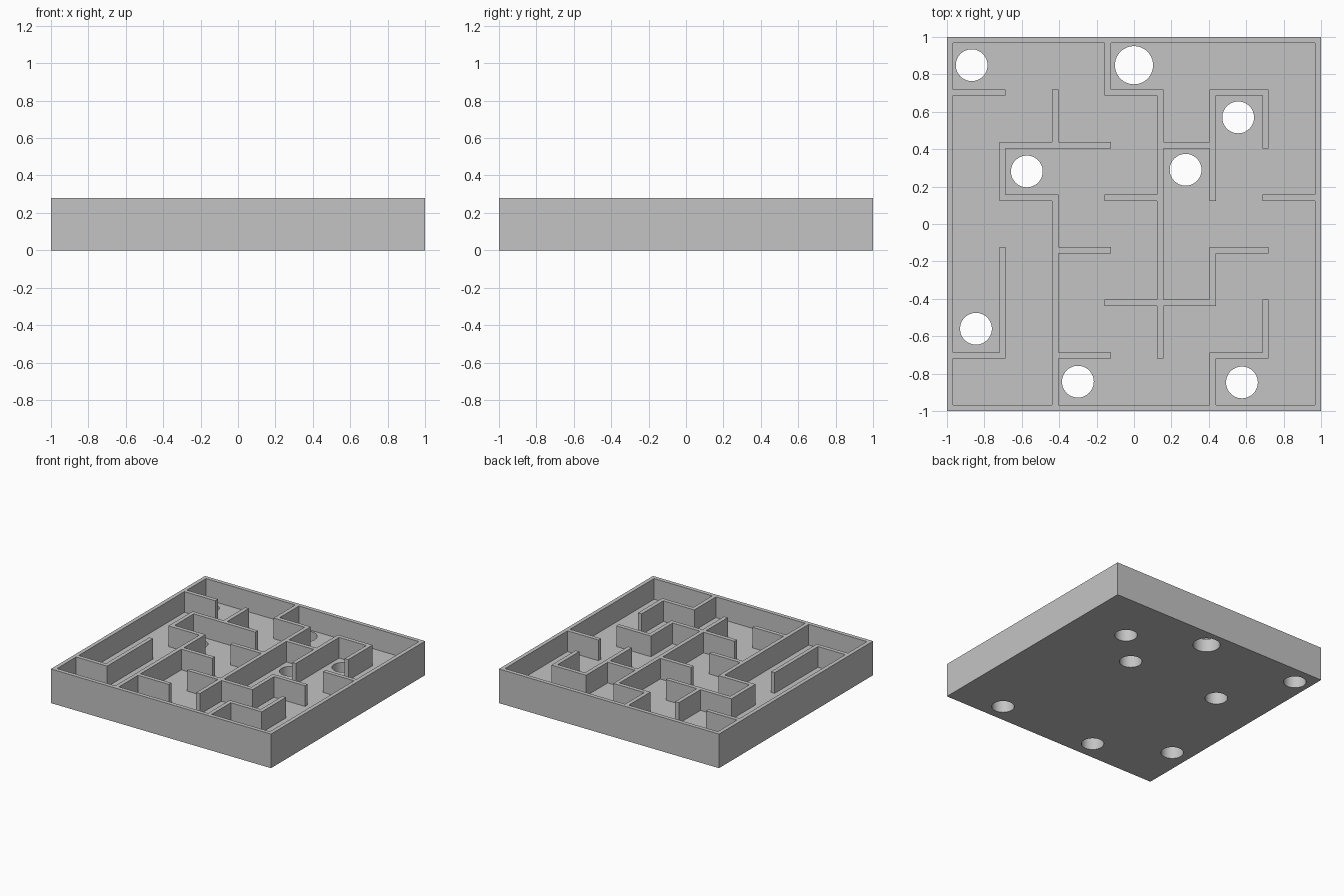
import bpy, bmesh, math

cube = bpy.data.objects.get("Cube")
if cube:
    bpy.data.objects.remove(cube, do_unlink=True)

HEIGHT, FLOOR, THICK, CELLS = 0.28, 0.11, 0.033, 7
PITCH = (2 - THICK) / CELLS

grey = bpy.data.materials.new("grey plastic")
grey.use_nodes = True
grey.diffuse_color = (0.55, 0.55, 0.55, 1)
grey.node_tree.nodes["Principled BSDF"].inputs["Base Color"].default_value = (0.55, 0.55, 0.55, 1)


def add_object(name, bm):
    mesh = bpy.data.meshes.new(name)
    bmesh.ops.recalc_face_normals(bm, faces=bm.faces)
    bm.to_mesh(mesh)
    bm.free()
    mesh.materials.append(grey)
    obj = bpy.data.objects.new(name, mesh)
    bpy.context.collection.objects.link(obj)
    return obj


# Walls by grid line: line number -> (start, end) spans
rows = {0: [(0, 7)], 1: [(0, 1), (2, 3), (5, 6)], 2: [(3, 5)],
        3: [(2, 3), (5, 6)], 4: [(1, 2), (3, 4), (6, 7)],
        5: [(1, 3), (4, 5)], 6: [(0, 1), (3, 4), (5, 6)], 7: [(0, 7)]}
columns = {0: [(0, 7)], 1: [(1, 3), (4, 5)], 2: [(0, 4), (5, 6)],
           3: [(6, 7)], 4: [(1, 6)], 5: [(0, 1), (2, 3), (4, 6)],
           6: [(1, 2), (5, 6)], 7: [(0, 7)]}

# Even strips are wall thickness, odd strips are corridors
filled = set()
for line, spans in rows.items():
    for a, b in spans:
        filled |= {(i, 2 * line) for i in range(2 * a, 2 * b + 1)}
for line, spans in columns.items():
    for a, b in spans:
        filled |= {(2 * line, j) for j in range(2 * a, 2 * b + 1)}


def edge(k):
    return -1 + (k // 2) * PITCH + (k % 2) * THICK


# Maze walls: plan of filled strips, raised from the floor
bm = bmesh.new()
for i, j in sorted(filled):
    corners = [(i, j), (i + 1, j), (i + 1, j + 1), (i, j + 1)]
    bm.faces.new([bm.verts.new((edge(x), edge(y), FLOOR)) for x, y in corners])
bmesh.ops.remove_doubles(bm, verts=bm.verts, dist=0.001)
raised = bmesh.ops.extrude_face_region(bm, geom=bm.faces[:], use_keep_orig=True)
top = [v for v in raised["geom"] if isinstance(v, bmesh.types.BMVert)]
bmesh.ops.translate(bm, verts=top, vec=(0, 0, HEIGHT - FLOOR))
bmesh.ops.recalc_face_normals(bm, faces=bm.faces)
bmesh.ops.dissolve_limit(bm, angle_limit=0.01, verts=bm.verts, edges=bm.edges)
add_object("maze_walls", bm)

# Floor slab
bm = bmesh.new()
bmesh.ops.create_cube(bm, size=1)
bmesh.ops.scale(bm, verts=bm.verts, vec=(2, 2, FLOOR))
bmesh.ops.translate(bm, verts=bm.verts, vec=(0, 0, FLOOR / 2))
floor = add_object("floor_slab", bm)

# Round trap holes, the goal hole being larger
holes = [(-0.868, 0.849), (0.557, 0.57), (-0.573, 0.281), (0.276, 0.29),
         (-0.845, -0.56), (-0.3, -0.843), (0.577, -0.847)]
bm = bmesh.new()
for x, y, r in [(x, y, 0.085) for x, y in holes] + [(0, 0.849, 0.102)]:
    drill = bmesh.ops.create_cone(bm, cap_ends=True, segments=48,
                                  radius1=r, radius2=r, depth=1)
    bmesh.ops.translate(bm, verts=drill["verts"], vec=(x, y, 0))
drills = add_object("hole_cutter", bm)
drills.hide_render = True

cut = floor.modifiers.new("holes", 'BOOLEAN')
cut.object = drills
cut.operation = 'DIFFERENCE'
cut.solver = 'EXACT'
bpy.context.view_layer.objects.active = floor
floor.select_set(True)
bpy.ops.object.modifier_apply(modifier=cut.name)
bpy.data.objects.remove(drills, do_unlink=True)
bpy.ops.object.shade_smooth_by_angle(angle=math.radians(30))
